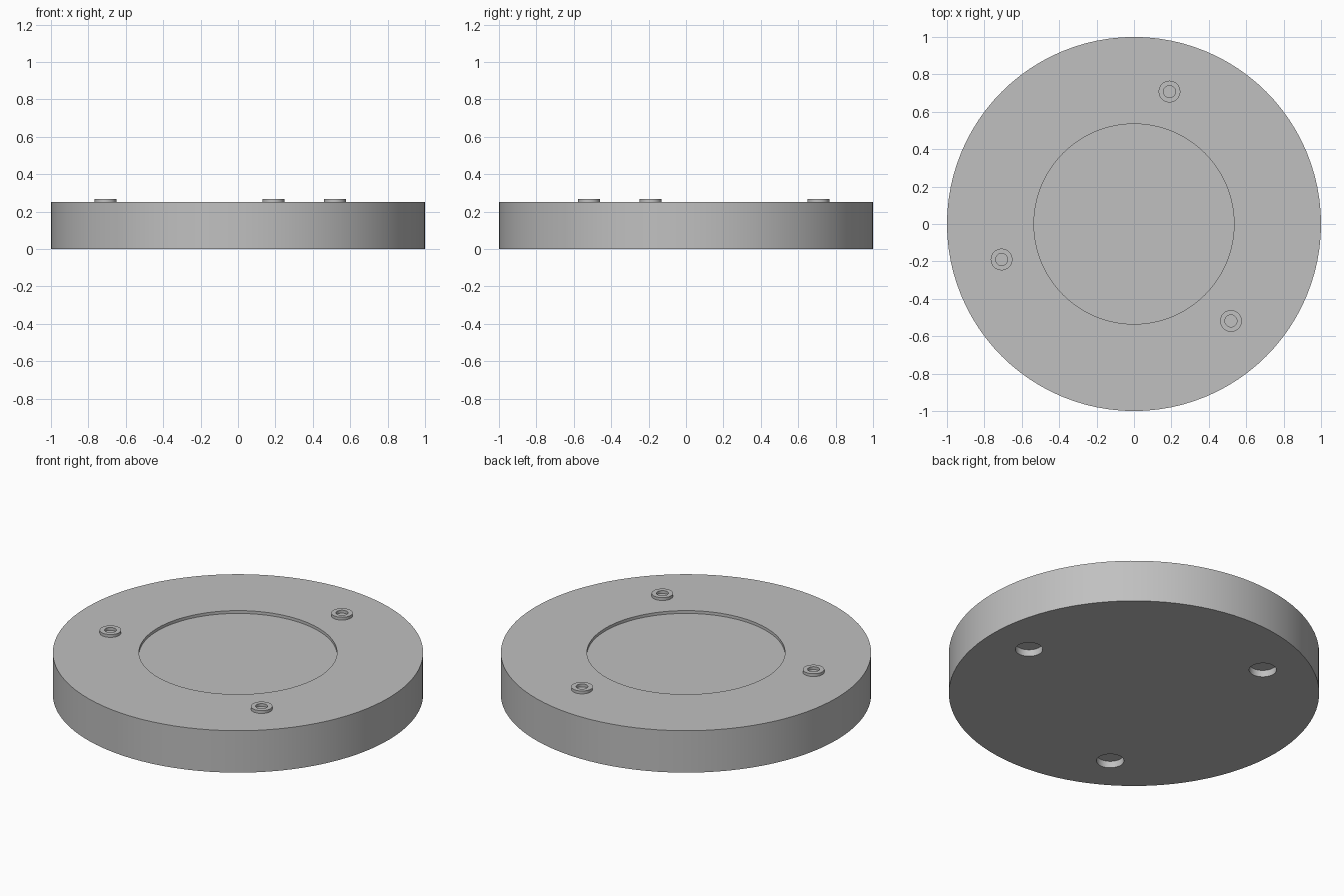
import bpy
from math import cos, sin, radians

cube = bpy.data.objects.get("Cube")
if cube:
    bpy.data.objects.remove(cube)

# Single neutral grey
grey = bpy.data.materials.new("neutral_grey")
grey.use_nodes = True
colour = (0.53, 0.53, 0.53, 1)
grey.diffuse_color = colour
grey.node_tree.nodes["Principled BSDF"].inputs["Base Color"].default_value = colour


def cylinder(name, radius, bottom, top, centre=(0, 0), sides=48):
    bpy.ops.mesh.primitive_cylinder_add(
        vertices=sides, radius=radius, depth=top - bottom,
        location=(*centre, (top + bottom) / 2))
    obj = bpy.context.object
    obj.name = name
    obj.data.materials.append(grey)
    return obj


def cut(target, cutter):
    mod = target.modifiers.new(cutter.name, "BOOLEAN")
    mod.operation = "DIFFERENCE"
    mod.solver = "EXACT"
    mod.object = cutter
    bpy.context.view_layer.objects.active = target
    bpy.ops.object.modifier_apply(modifier=mod.name)
    bpy.data.objects.remove(cutter)


def smooth(obj):
    bpy.ops.object.select_all(action="DESELECT")
    obj.select_set(True)
    bpy.context.view_layer.objects.active = obj
    bpy.ops.object.shade_smooth_by_angle(angle=radians(30))


def ring_points(radius, start):
    return [(radius * cos(radians(start + 120 * i)),
             radius * sin(radians(start + 120 * i))) for i in range(3)]


TOP = 0.25

# Round body with a shallow central recess
body = cylinder("disc_body", 1, 0, TOP, sides=96)
cut(body, cylinder("recess_cutter", 0.535, TOP - 0.017, TOP + 0.1, sides=96))

# Blind holes in the underside
for point in ring_points(0.74, 0):
    cut(body, cylinder("hole_cutter", 0.074, -0.1, 0.04, point))
smooth(body)

# Three raised bosses, each with a blind bore
for number, point in enumerate(ring_points(0.733, 75), 1):
    boss = cylinder(f"boss_{number}", 0.058, TOP - 0.01, TOP + 0.017, point)
    cut(boss, cylinder("bore_cutter", 0.032, TOP, TOP + 0.1, point))
    smooth(boss)
